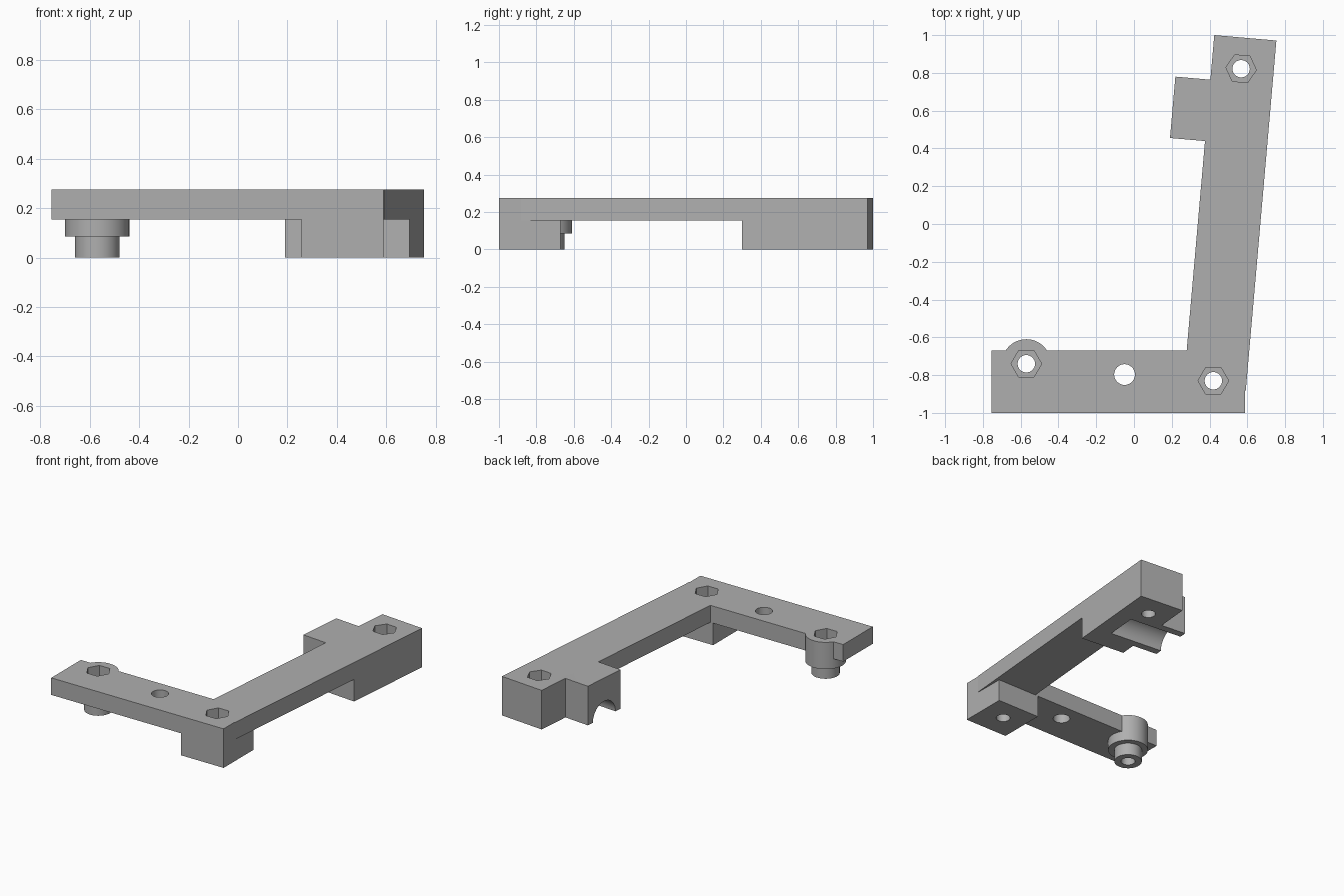
import bpy, math
from mathutils import Matrix, Vector

if "Cube" in bpy.data.objects:
    bpy.data.objects.remove(bpy.data.objects["Cube"], do_unlink=True)

TOP, UNDER = 0.275, 0.155          # plate top and underside
W = 0.33                           # width of both arms
FLAT = Matrix.Identity(4)
# Frame of the slanted arm: origin at its far inner corner
ARM = Matrix.Translation((0.425, 1.0, 0)) @ Matrix.Rotation(math.radians(-5), 4, "Z")

grey = bpy.data.materials.new("plain grey")
grey.use_nodes = True
grey.diffuse_color = (0.43, 0.43, 0.43, 1)
grey.node_tree.nodes["Principled BSDF"].inputs["Base Color"].default_value = grey.diffuse_color


def finish(name, frame):
    ob = bpy.context.object
    ob.name = name
    ob.data.transform(frame @ ob.matrix_basis)
    ob.matrix_basis = Matrix.Identity(4)
    ob.data.materials.append(grey)
    return ob


def box(name, x, y, z, frame=FLAT):
    lo, hi = Vector((x[0], y[0], z[0])), Vector((x[1], y[1], z[1]))
    bpy.ops.mesh.primitive_cube_add(size=1, location=(lo + hi) / 2)
    bpy.context.object.scale = hi - lo
    bpy.context.view_layer.update()
    return finish(name, frame)


def rod(name, x, y, r, z, sides=64, frame=FLAT):
    bpy.ops.mesh.primitive_cylinder_add(vertices=sides, radius=r, depth=z[1] - z[0],
                                        location=(x, y, (z[0] + z[1]) / 2))
    bpy.context.view_layer.update()
    return finish(name, frame)


def combine(body, tool, operation):
    mod = body.modifiers.new(operation, "BOOLEAN")
    mod.operation, mod.solver, mod.object = operation, "EXACT", tool
    bpy.ops.object.select_all(action="DESELECT")
    bpy.context.view_layer.objects.active = body
    body.select_set(True)
    bpy.ops.object.modifier_apply(modifier=mod.name)
    bpy.data.objects.remove(tool, do_unlink=True)


# Short front arm, the body everything joins
body = box("bracket", (-0.755, 0.588), (-1, -0.67), (UNDER, TOP))

parts = [
    box("corner_foot", (0.258, 0.588), (-1, -0.67), (0, 0.2)),
    box("slanted_arm", (0, W), (-1.86, 0), (UNDER, TOP), ARM),
    box("far_foot", (0, W), (-0.675, 0), (0, TOP), ARM),
    box("saddle_block", (-0.186, 0.1), (-0.563, -0.237), (0, TOP), ARM),
    rod("boss", -0.57, -0.74, 0.13, (0.086, TOP)),
    rod("boss_spigot", -0.57, -0.74, 0.09, (0, 0.2)),
]
for part in parts:
    combine(body, part, "UNION")

# Screw holes with hexagonal nut pockets
for x, y, frame in ((-0.57, -0.74, FLAT), (0.42, -0.83, FLAT), (0.157, -0.165, ARM)):
    combine(body, rod("screw_hole", x, y, 0.046, (-0.1, 0.4), 32, frame), "DIFFERENCE")
    turn = Matrix.Translation((x, y, 0)) @ Matrix.Rotation(math.pi / 2, 4, "Z")
    combine(body, rod("nut_pocket", 0, 0, 0.081, (UNDER, 0.4), 6, frame @ turn), "DIFFERENCE")

# Plain hole in the short arm
combine(body, rod("plain_hole", -0.05, -0.797, 0.055, (0, 0.4), 32), "DIFFERENCE")

# Half-round groove under the saddle, running into the far foot
lay = Matrix.Translation((0, -0.4, 0)) @ Matrix.Rotation(math.pi / 2, 4, "Y")
combine(body, rod("groove", 0, 0, 0.112, (-0.3, 0.21), 64, ARM @ lay), "DIFFERENCE")

bpy.ops.object.select_all(action="DESELECT")
body.select_set(True)
bpy.context.view_layer.objects.active = body
bpy.ops.object.shade_smooth_by_angle(angle=math.radians(30))
